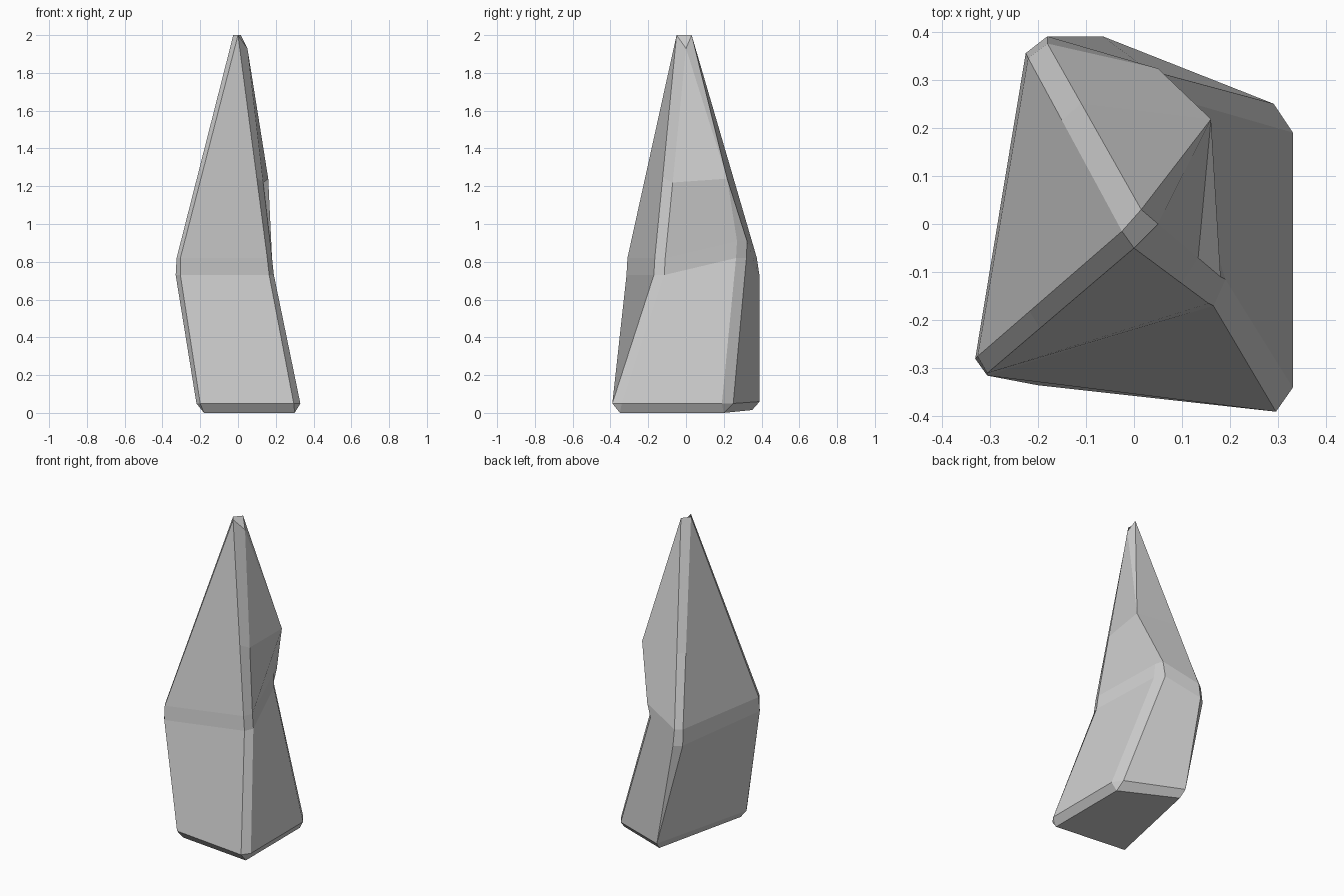
import bpy, bmesh
from mathutils import Vector

if "Cube" in bpy.data.objects:
    bpy.data.objects.remove(bpy.data.objects["Cube"])


def ring(*pts):
    return [Vector(p) for p in pts]


# Each ring has two points per chamfered corner:
# front-left, front-right, back-right, back-left
fl, fr, br, bl = (-.18, -.30, 0), (.30, -.35, 0), (.30, .20, 0), (-.055, .35, .015)
base = ring(fl, fl, fr, fr, br, br, bl, bl)
foot = ring((-.22, -.30, .05), (-.20, -.335, .05),
            (.295, -.39, .05), (.33, -.34, .05),
            (.33, .19, .05), (.29, .25, .05),
            (-.065, .39, .06), (-.065, .39, .06))
waist_low = ring((-.33, -.28, .73), (-.305, -.315, .73),
                 (.165, -.17, .73), (.19, -.115, .73),
                 (.07, .265, .82), (.03, .32, .82),
                 (-.18, .39, .72), (-.225, .355, .72))
waist_high = ring((-.325, -.275, .82), (-.305, -.31, .82),
                  (.155, -.165, .82), (.18, -.11, .82),
                  (.065, .27, .91), (.05, .323, .91),
                  (-.18, .375, .82), (-.22, .345, .82))
left, front, right, back = (-.025, -.015, 2), (0, -.05, 2), (.05, 0, 1.93), (.015, .03, 2)
tip = ring(left, front, front, right, right, back, back, left)

# Shoulder: straight edges to the tip, with the back-right corner jutting out
shoulder = [a.lerp(b, .36) for a, b in zip(waist_high, tip)]
shoulder[4] = shoulder[5] = Vector((.16, .218, 1.24))

bm = bmesh.new()
rings = [[bm.verts.new(p) for p in r]
         for r in (base, foot, waist_low, waist_high, shoulder, tip)]

# Side faces between neighbouring rings; vertex order sets the fold direction
for k, (lo, hi) in enumerate(zip(rings, rings[1:])):
    for i in range(8):
        j = (i + 1) % 8
        if k == 3:
            bm.faces.new((lo[i], lo[j], hi[j], hi[i]))
        else:
            bm.faces.new((lo[j], hi[j], hi[i], lo[i]))

# Bottom and tip caps, then merge the corners that share a point
bm.faces.new(rings[0][::-1])
bm.faces.new(rings[-1])
bmesh.ops.remove_doubles(bm, verts=bm.verts, dist=.0005)
bmesh.ops.recalc_face_normals(bm, faces=bm.faces)

mesh = bpy.data.meshes.new("rock_spike")
bm.to_mesh(mesh)
bm.free()
bpy.context.collection.objects.link(bpy.data.objects.new("rock_spike", mesh))
